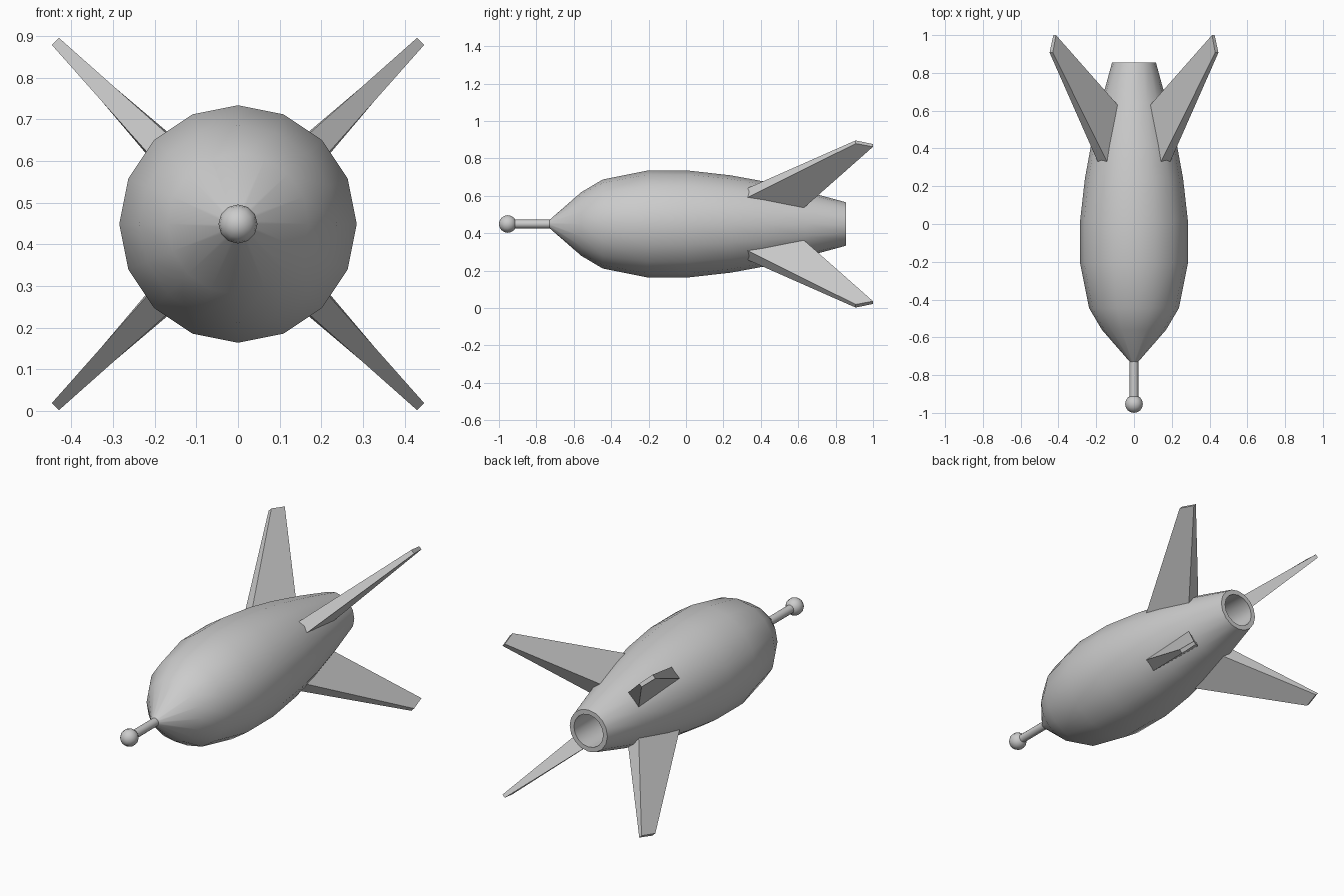
import bpy, bmesh
from math import pi, sin, cos, radians
from mathutils import Matrix, Vector

if "Cube" in bpy.data.objects:
    bpy.data.objects.remove(bpy.data.objects["Cube"])

AXIS_Z = 0.449


def finish(name, bm, smooth_angle=None):
    bmesh.ops.recalc_face_normals(bm, faces=bm.faces)
    mesh = bpy.data.meshes.new(name)
    bm.to_mesh(mesh)
    bm.free()
    ob = bpy.data.objects.new(name, mesh)
    bpy.context.collection.objects.link(ob)
    ob.location.z = AXIS_Z
    if smooth_angle:
        bpy.ops.object.select_all(action='DESELECT')
        ob.select_set(True)
        bpy.context.view_layer.objects.active = ob
        bpy.ops.object.shade_smooth_by_angle(angle=radians(smooth_angle))
    return ob


def lathe(name, profile, sides):
    """Revolve (y, radius) points about the y axis, closing both ends."""
    bm = bmesh.new()
    rings = []
    for y, r in profile:
        rings.append([bm.verts.new((r * sin(2 * pi * i / sides), y, r * cos(2 * pi * i / sides)))
                      for i in range(sides)])
    for a, b in zip(rings, rings[1:]):
        for i in range(sides):
            j = (i + 1) % sides
            bm.faces.new((a[i], a[j], b[j], b[i]))
    bm.faces.new(rings[0])
    bm.faces.new(rings[-1])
    return finish(name, bm, 40)


# Hull with the hollow exhaust opening at the tail
lathe("hull", [(-0.73, 0.022), (-0.56, 0.17), (-0.445, 0.238), (-0.21, 0.285), (0.02, 0.285),
               (0.24, 0.26), (0.42, 0.227), (0.64, 0.175), (0.855, 0.116),
               (0.855, 0.09), (0.55, 0.10)], 16)

# Nose probe
lathe("nose_rod", [(-0.93, 0.023), (-0.71, 0.023)], 12)
bm = bmesh.new()
bmesh.ops.create_uvsphere(bm, u_segments=12, v_segments=8, radius=0.047,
                          matrix=Matrix.Translation((0, -0.953, 0)) @ Matrix.Rotation(pi / 2, 4, 'X'))
finish("nose_ball", bm, 60)

# Four swept tapered fins: corners are (y, distance from axis, half thickness)
CORNERS = [(0.305, 0.22, 0.036), (0.615, 0.15, 0.047), (1.0, 0.594, 0.010), (0.907, 0.62, 0.012)]
for k in range(4):
    bm = bmesh.new()
    turn = Matrix.Rotation(pi / 4 + k * pi / 2, 3, 'Y')
    left, right = [[bm.verts.new(turn @ Vector((s * t, y, r))) for y, r, t in CORNERS]
                   for s in (-1, 1)]
    bm.faces.new(left)
    bm.faces.new(right)
    for i in range(4):
        j = (i + 1) % 4
        bm.faces.new((left[i], left[j], right[j], right[i]))
    finish(f"fin_{k + 1}", bm)
